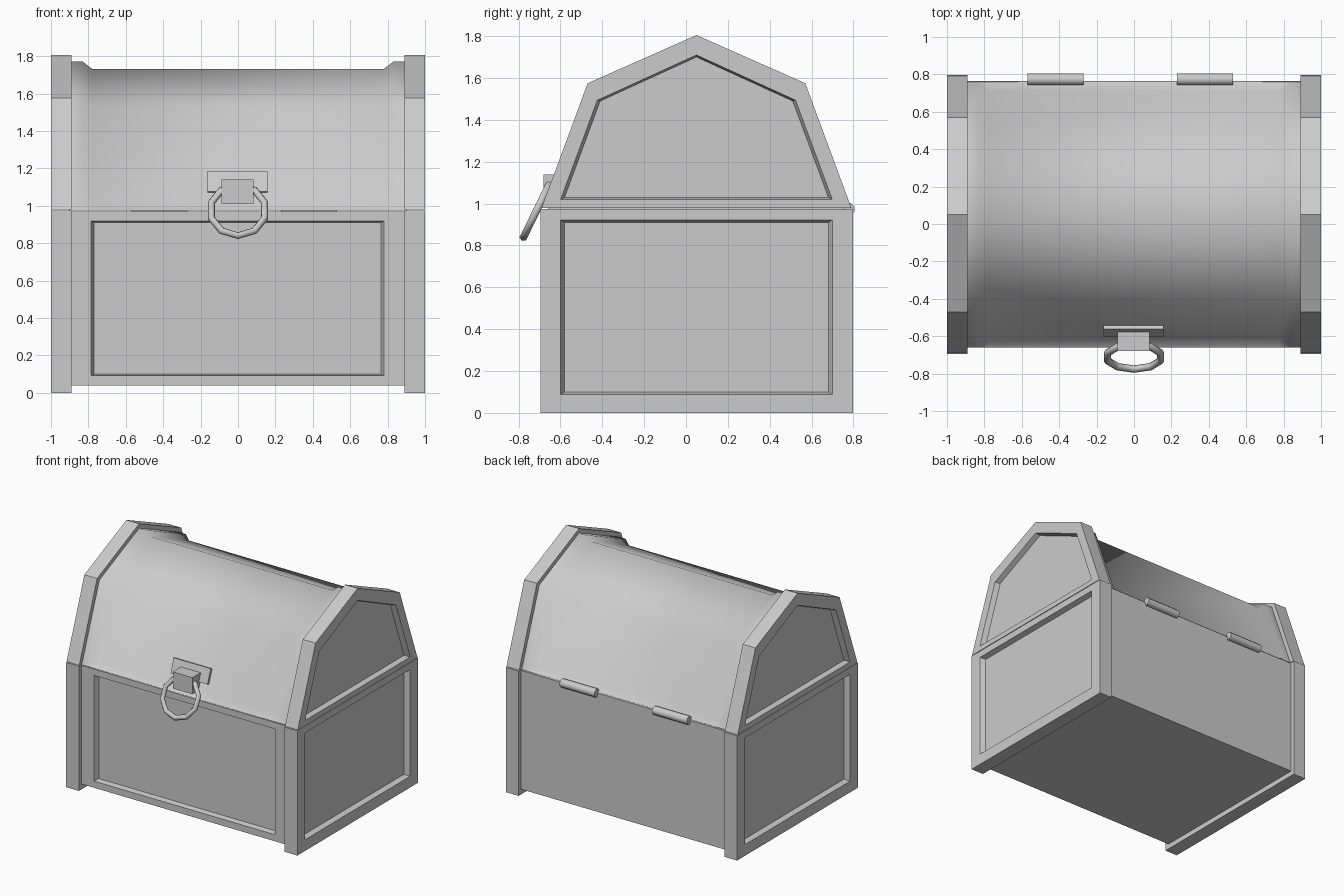
import bpy, bmesh
from math import radians, pi, sin, cos
from mathutils import Matrix, Vector

if "Cube" in bpy.data.objects:
    bpy.data.objects.remove(bpy.data.objects["Cube"])


def finish(bm, name, angle=30):
    bmesh.ops.recalc_face_normals(bm, faces=bm.faces[:])
    me = bpy.data.meshes.new(name)
    bm.to_mesh(me)
    bm.free()
    ob = bpy.data.objects.new(name, me)
    bpy.context.collection.objects.link(ob)
    bpy.ops.object.select_all(action='DESELECT')
    ob.select_set(True)
    bpy.context.view_layer.objects.active = ob
    bpy.ops.object.shade_smooth_by_angle(angle=radians(angle))
    return ob


def loft(name, rings, angle=30):
    """Skin closed rings of 3D points and cap both ends."""
    bm = bmesh.new()
    vs = [[bm.verts.new(p) for p in r] for r in rings]
    n = len(rings[0])
    for a, b in zip(vs, vs[1:]):
        for i in range(n):
            j = (i + 1) % n
            bm.faces.new((a[i], a[j], b[j], b[i]))
    bm.faces.new(vs[0])
    bm.faces.new(vs[-1])
    return finish(bm, name, angle)


def box(name, center, size, tilt=0):
    bm = bmesh.new()
    bmesh.ops.create_cube(bm, size=1, matrix=Matrix.Translation(center)
                          @ Matrix.Rotation(tilt, 4, 'X') @ Matrix.Diagonal((*size, 1)))
    return finish(bm, name)


def rect(a0, b0, a1, b1):
    return [(a0, b0), (a1, b0), (a1, b1), (a0, b1)]


def grow(pts, k):
    ca = (min(p[0] for p in pts) + max(p[0] for p in pts)) / 2
    cb = (min(p[1] for p in pts) + max(p[1] for p in pts)) / 2
    return [(ca + (a - ca) * k, cb + (b - cb) * k) for a, b in pts]


# End frames with recessed panels, for body and lid
arch = [(-.69, .98), (-.47, 1.575), (.05, 1.805), (.57, 1.575), (.79, .98)]
arch_panel = [(-.58, 1.03), (-.41, 1.49), (.05, 1.70), (.51, 1.49), (.68, 1.03)]
ends = {"body_end": (rect(-.695, 0, .797, .975), rect(-.58, .10, .68, .91)),
        "lid_end": (arch, arch_panel)}
for part, (outer, panel) in ends.items():
    for side, s in (("left", -1), ("right", 1)):
        levels = [(.89, outer), (1, outer), (1, grow(panel, 1.03)), (.96, panel)]
        loft(f"{part}_{side}", [[(s * x, y, z) for y, z in r] for x, r in levels])

# Body with a recessed front panel and plain back
shell = rect(-.9, .04, .9, .968)
panel = rect(-.77, .10, .765, .91)
levels = [(.765, shell), (-.66, shell), (-.66, grow(panel, 1.02)), (-.62, panel)]
loft("body", [[(x, y, z) for x, z in r] for y, r in levels])


# Lid: arched section, sunk between raised rims
def lid_section(x, d):
    side, roof = 1.07 * d, 1.09 * d
    half = [(.71, .974), (.732 - side, 1.0), (.52 - .9 * d, 1.575 - .72 * d)]
    pts = [(-a, z) for a, z in half] + [(0, 1.805 - roof)] + half[::-1]
    return [(x, y + .05, z) for y, z in pts]


stations = [(-.9, .032), (-.83, .032), (-.78, .067), (.78, .067), (.83, .032), (.9, .032)]
loft("lid", [lid_section(x, d) for x, d in stations], 50)

# Clasp plate and ring holder
box("clasp_plate", (-.003, -.565, 1.125), (.32, .035, .115), radians(-20))
box("ring_holder", (-.003, -.615, 1.075), (.17, .13, .13))

# Pull ring, ten sided and hanging outward
R, r, n = .15, .02, 10
m = Matrix.Translation((0, -.71, .975)) @ Matrix.Rotation(radians(-26), 4, 'X')
bm = bmesh.new()
rows = []
for i in range(n):
    a = 2 * pi * i / n - pi / 2
    rows.append([bm.verts.new(m @ Vector(((R + r * cos(t)) * cos(a), r * sin(t),
                                          (R + r * cos(t)) * sin(a))))
                 for t in (2 * pi * k / 6 for k in range(6))])
for i in range(n):
    p, q = rows[i], rows[(i + 1) % n]
    for k in range(6):
        l = (k + 1) % 6
        bm.faces.new((p[k], q[k], q[l], p[l]))
finish(bm, "pull_ring", 65)

# Hinge barrels on the back
for side, x in (("left", -.42), ("right", .38)):
    bm = bmesh.new()
    bmesh.ops.create_cone(bm, cap_ends=True, segments=8, radius1=.033, radius2=.033, depth=.3,
                          matrix=Matrix.Translation((x, .774, .972))
                          @ Matrix.Rotation(pi / 2, 4, 'Y') @ Matrix.Rotation(pi / 8, 4, 'Z'))
    finish(bm, f"hinge_{side}", 50)
